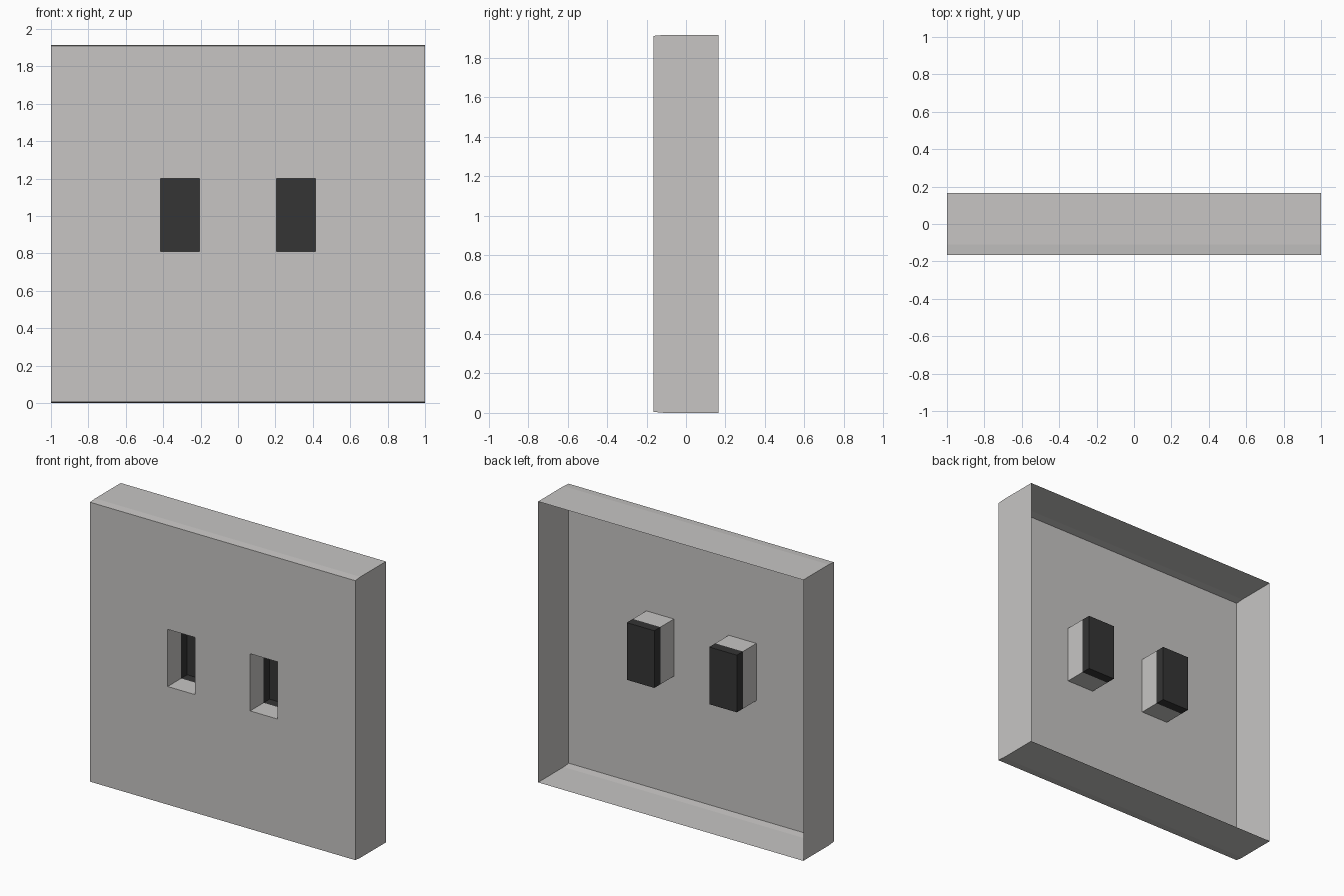
import bpy, bmesh

if "Cube" in bpy.data.objects:
    bpy.data.objects.remove(bpy.data.objects["Cube"])

W, D, H = 1.0, 0.165, 1.915        # half width, half depth, height
X0, X1, Z0, Z1 = 0.207, 0.415, 0.81, 1.20   # slot opening
Y_WALL, Y_CAP = -0.02, 0.045       # end of grey slot wall, back of dark cap
DRAFT = 0.005


def material(name, rgb):
    m = bpy.data.materials.new(name)
    m.diffuse_color = (*rgb, 1)
    m.use_nodes = True
    m.node_tree.nodes["Principled BSDF"].inputs["Base Color"].default_value = m.diffuse_color
    return m


grey = material("light grey", (0.57, 0.56, 0.55))
dark = material("dark grey", (0.035, 0.035, 0.035))


def finish(bm, name, mat):
    bmesh.ops.remove_doubles(bm, verts=bm.verts, dist=1e-5)
    me = bpy.data.meshes.new(name)
    bm.to_mesh(me)
    bm.free()
    me.materials.append(mat)
    ob = bpy.data.objects.new(name, me)
    bpy.context.collection.objects.link(ob)


def face(bm, *pts):
    bm.faces.new([bm.verts.new(p) for p in pts])


def sleeve(bm, a, b, outward):
    """Four walls joining rectangle a to rectangle b, each (x0, x1, z0, z1, y)."""
    def ring(r):
        x0, x1, z0, z1, y = r
        return [(x0, y, z0), (x1, y, z0), (x1, y, z1), (x0, y, z1)]
    p, q = ring(a), ring(b)
    for i in range(4):
        j = (i + 1) % 4
        pts = (p[i], q[i], q[j], p[j])
        face(bm, *(pts if outward else pts[::-1]))


# cover plate: front sheet with two slots, open-backed rim, slot walls
bm = bmesh.new()
xs = [-W, -X1, -X0, X0, X1, W]
zs = [DRAFT, Z0, Z1, H - DRAFT]
for i in range(5):
    for k in range(3):
        if k == 1 and i in (1, 3):
            continue
        face(bm, (xs[i], -D, zs[k]), (xs[i + 1], -D, zs[k]),
             (xs[i + 1], -D, zs[k + 1]), (xs[i], -D, zs[k + 1]))
rim_mid = (-W, W, 0, H, -D + 0.055)
sleeve(bm, (-W, W, DRAFT, H - DRAFT, -D), rim_mid, False)
sleeve(bm, rim_mid, (-W, W, 0, H, D), False)
slots = [(-X1, -X0), (X0, X1)]
for a, b in slots:
    sleeve(bm, (a, b, Z0, Z1, -D), (a, b, Z0, Z1, Y_WALL), True)
bmesh.ops.recalc_face_normals(bm, faces=bm.faces)
finish(bm, "cover_plate", grey)

# dark caps closing the slots at the rear
for side, (a, b) in zip(("left", "right"), slots):
    bm = bmesh.new()
    sleeve(bm, (a, b, Z0, Z1, Y_WALL), (a, b, Z0, Z1, Y_CAP), False)
    face(bm, (a, Y_CAP, Z0), (a, Y_CAP, Z1), (b, Y_CAP, Z1), (b, Y_CAP, Z0))
    bmesh.ops.recalc_face_normals(bm, faces=bm.faces)
    finish(bm, side + "_slot_cap", dark)
